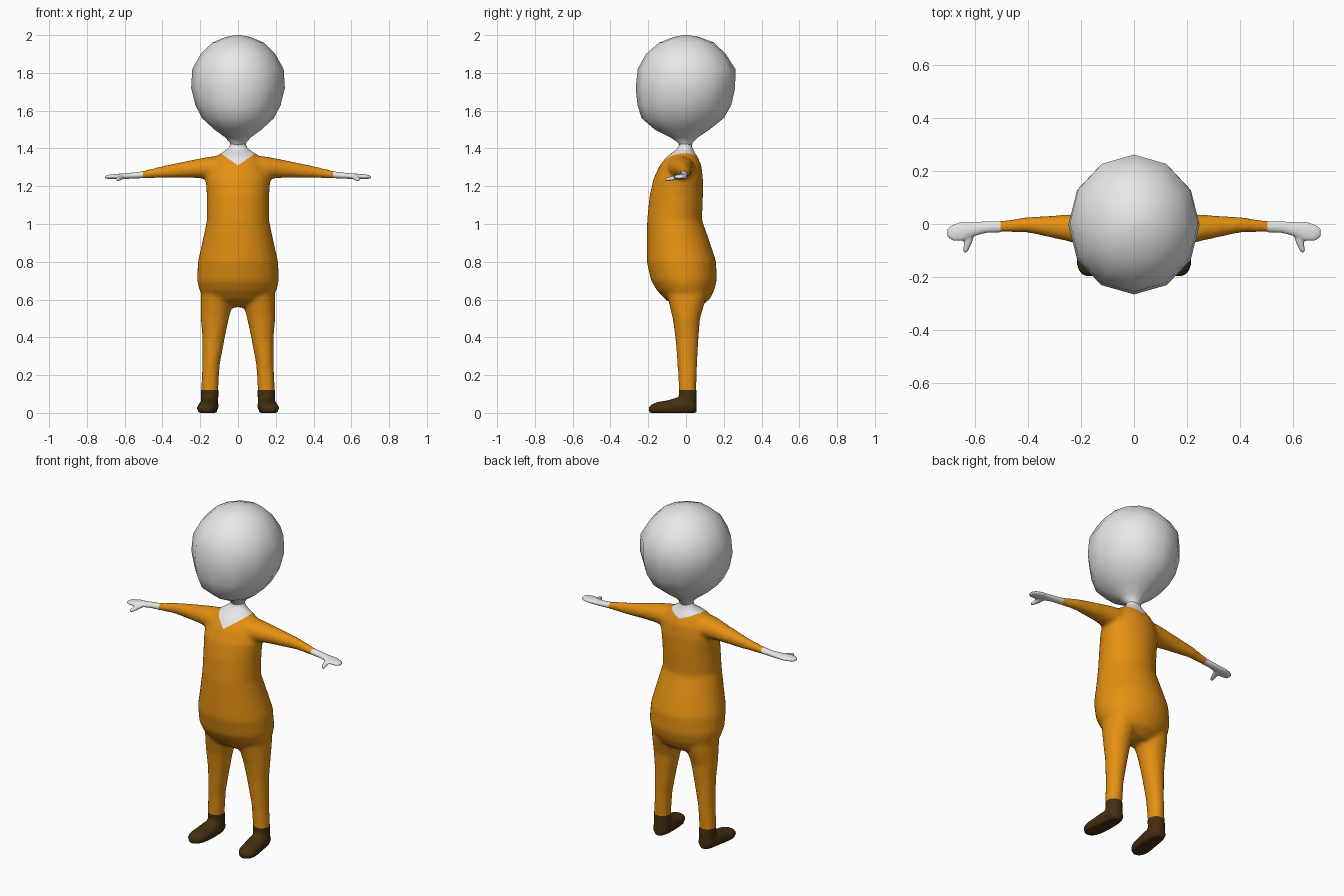
import bpy, bmesh, math
from mathutils import Vector


def material(name, rgb):
    m = bpy.data.materials.new(name)
    m.diffuse_color = (*rgb, 1)
    return m


SKIN = material("pale_grey", (0.8, 0.8, 0.8))
SUIT = material("orange", (0.78, 0.28, 0.006))
BOOT = material("dark_brown", (0.058, 0.028, 0.005))


def loft(bm, axis, rows, side=1, n=20):
    """Closed tube of elliptical rings; row = (position on axis, centre a, centre b, radius a, radius b)."""
    rings = []
    for t, ca, cb, ra, rb in rows:
        ring = []
        for i in range(n):
            w = 2 * math.pi * i / n
            p = [ca + ra * math.cos(w), cb + rb * math.sin(w)]
            p.insert(axis, t)
            ring.append(bm.verts.new((p[0] * side, p[1], p[2])))
        rings.append(ring)
    faces = [bm.faces.new(rings[0]), bm.faces.new(rings[-1][::-1])]
    for lo, hi in zip(rings, rings[1:]):
        for i in range(n):
            j = (i + 1) % n
            faces.append(bm.faces.new((lo[j], lo[i], hi[i], hi[j])))
    bmesh.ops.recalc_face_normals(bm, faces=faces)


def finish(bm, name, mats):
    for f in bm.faces:
        f.smooth = True
    me = bpy.data.meshes.new(name)
    bm.to_mesh(me)
    bm.free()
    for m in mats:
        me.materials.append(m)
    ob = bpy.data.objects.new(name, me)
    bpy.context.collection.objects.link(ob)
    return ob


def fuse(bm, voxel, smooth):
    """Merge overlapping tubes into one softly blended skin and return it as a bmesh."""
    ob = finish(bm, "blend_helper", [])
    r = ob.modifiers.new("merge", 'REMESH')
    r.mode = 'VOXEL'
    r.voxel_size = voxel
    s = ob.modifiers.new("soften", 'SMOOTH')
    s.factor = 0.5
    s.iterations = smooth
    dg = bpy.context.evaluated_depsgraph_get()
    me = bpy.data.meshes.new_from_object(ob.evaluated_get(dg))
    out = bmesh.new()
    out.from_mesh(me)
    bpy.data.objects.remove(ob)
    return out


def cut(bm, co, no, test=lambda c: True, clear=False):
    faces = [f for f in bm.faces if test(f.calc_center_median())]
    geom = set(faces)
    for f in faces:
        geom.update(f.edges)
        geom.update(f.verts)
    bmesh.ops.bisect_plane(bm, geom=list(geom), plane_co=co, plane_no=no, clear_outer=clear)


# Body: torso with neck, arms and legs
body = bmesh.new()
torso = [  # z, half width, front y, back y
    (0.56, 0.09, -0.04, 0.07), (0.60, 0.165, -0.11, 0.125), (0.65, 0.205, -0.155, 0.15),
    (0.70, 0.217, -0.185, 0.163), (0.80, 0.213, -0.208, 0.16), (0.90, 0.19, -0.208, 0.128),
    (1.02, 0.165, -0.206, 0.085), (1.15, 0.165, -0.193, 0.09), (1.24, 0.172, -0.172, 0.09),
    (1.31, 0.15, -0.14, 0.082), (1.355, 0.12, -0.105, 0.062), (1.385, 0.075, -0.065, 0.043),
    (1.405, 0.046, -0.04, 0.034), (1.44, 0.042, -0.036, 0.03)]
loft(body, 2, [(z, 0, (f + b) / 2, w, (b - f) / 2) for z, w, f, b in torso], n=28)
arm = [(0.07, -0.03, 1.29, 0.08, 0.075), (0.15, -0.025, 1.297, 0.07, 0.06),
       (0.20, -0.02, 1.295, 0.06, 0.053), (0.25, -0.015, 1.291, 0.051, 0.047),
       (0.40, -0.003, 1.275, 0.030, 0.032), (0.50, -0.01, 1.262, 0.023, 0.021),
       (0.56, -0.01, 1.256, 0.022, 0.018)]
leg = [(0.05, 0.15, 0.008, 0.046, 0.046), (0.12, 0.15, 0.008, 0.046, 0.046),
       (0.25, 0.143, 0.007, 0.046, 0.052), (0.40, 0.129, 0.005, 0.060, 0.062),
       (0.50, 0.123, 0.002, 0.075, 0.073), (0.60, 0.11, 0.005, 0.088, 0.10),
       (0.70, 0.10, 0.0, 0.09, 0.12)]
for s in (1, -1):
    loft(body, 0, arm, s)
    loft(body, 2, leg, s)
body = fuse(body, 0.011, 8)

# Trim cuffs and hems, then cut the pointed collar line
for s in (1, -1):
    cut(body, (0.505 * s, 0, 0), (s, 0, 0), clear=True)
cut(body, (0, 0, 0.12), (0, 0, -1), clear=True)


def near_collar(c):
    return c.z > 1.27 and abs(c.x) < 0.14


cut(body, (0, 0, 0), (1, 0, 0), near_collar)
cut(body, (0, 0, 0), (0, 1, 0), near_collar)
collar = {-1: (1.31, 0.7), 1: (1.345, 0.35)}  # front and back: lowest height, slope
for sy, (z0, k) in collar.items():
    for sx in (1, -1):
        cut(body, (0, 0, z0), (-k * sx, 0, 1),
            lambda c: near_collar(c) and c.x * sx > 0 and c.y * sy > 0)
for f in body.faces:
    c = f.calc_center_median()
    z0, k = collar[1 if c.y > 0 else -1]
    f.material_index = int(abs(c.x) < 0.13 and c.z > z0 + k * abs(c.x))
finish(body, "jumpsuit_body", [SUIT, SKIN])

# Head: twelve-sided egg narrowing into the neck
head = bmesh.new()
profile = [  # z, half width, front y, back y
    (1.395, 0.038, -0.034, 0.03), (1.43, 0.042, -0.04, 0.034), (1.46, 0.07, -0.085, 0.065),
    (1.50, 0.125, -0.165, 0.125), (1.56, 0.19, -0.235, 0.20), (1.63, 0.226, -0.257, 0.24),
    (1.72, 0.248, -0.266, 0.26), (1.82, 0.242, -0.256, 0.262), (1.90, 0.197, -0.212, 0.21),
    (1.96, 0.137, -0.142, 0.148), (1.99, 0.065, -0.065, 0.07), (2.0, 0.012, -0.012, 0.012)]
loft(head, 2, [(z, 0, (f + b) / 2, w, (b - f) / 2) for z, w, f, b in profile], n=12)
finish(head, "head", [SKIN])

# Hands: mitten with thumb
palm = [(0.49, -0.01, 1.262, 0.021, 0.019), (0.56, -0.012, 1.256, 0.022, 0.016),
        (0.60, -0.018, 1.253, 0.027, 0.015), (0.65, -0.028, 1.251, 0.037, 0.014),
        (0.685, -0.033, 1.25, 0.031, 0.011), (0.705, -0.033, 1.247, 0.016, 0.007)]
thumb = [(-0.02, 0.617, 1.25, 0.022, 0.012), (-0.07, 0.627, 1.242, 0.015, 0.012),
         (-0.097, 0.635, 1.237, 0.011, 0.010), (-0.109, 0.638, 1.235, 0.006, 0.006)]
# Boots: ankle shaft and a rounded foot turned slightly outwards
shaft = [(0.02, 0.15, 0.01, 0.046, 0.046), (0.07, 0.15, 0.01, 0.046, 0.048),
         (0.135, 0.15, 0.008, 0.047, 0.047)]
foot = [(0.057, 0.15, 0.03, 0.022, 0.025), (0.04, 0.15, 0.033, 0.042, 0.034),
        (0.0, 0.152, 0.038, 0.049, 0.046), (-0.05, 0.155, 0.035, 0.052, 0.046),
        (-0.10, 0.161, 0.028, 0.054, 0.038), (-0.15, 0.166, 0.025, 0.052, 0.033),
        (-0.18, 0.168, 0.022, 0.039, 0.024), (-0.197, 0.169, 0.02, 0.018, 0.012)]
for s, label in ((1, "left"), (-1, "right")):
    hand = bmesh.new()
    loft(hand, 0, palm, s)
    loft(hand, 1, thumb, s)
    hand = fuse(hand, 0.005, 3)
    cut(hand, (0.503 * s, 0, 0), (-s, 0, 0), clear=True)
    finish(hand, label + "_hand", [SKIN])

    boot = bmesh.new()
    loft(boot, 2, shaft, s)
    loft(boot, 1, foot, s)
    boot = fuse(boot, 0.008, 4)
    cut(boot, (0, 0, 0.122), (0, 0, 1), clear=True)
    for v in boot.verts:  # flat sole on the ground
        v.co.z = max(v.co.z, 0.0) if v.co.z > 0.012 else max(0.0, v.co.z * 0.5)
    finish(boot, label + "_boot", [BOOT])
